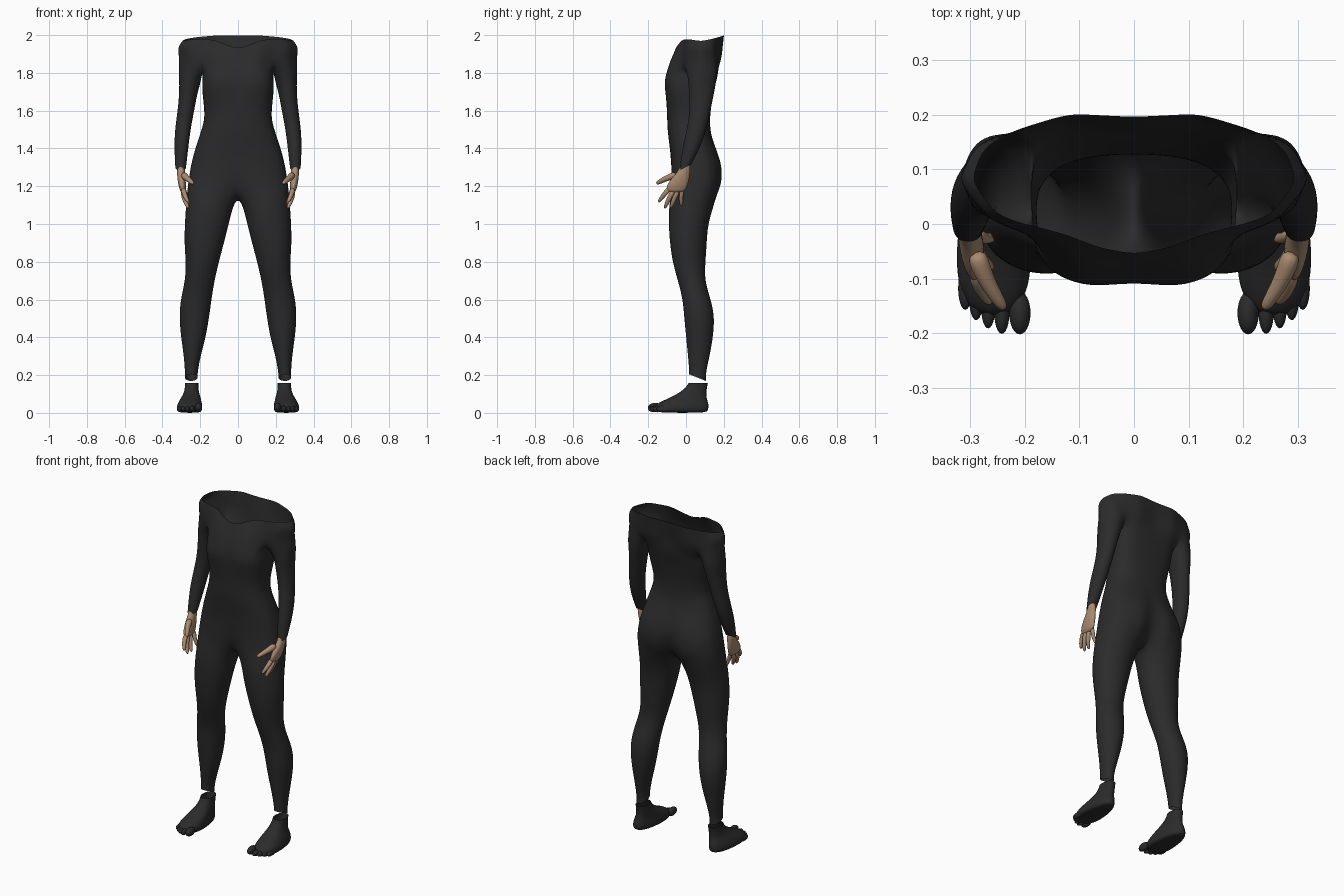
import bpy, bmesh, math
from mathutils import Vector

cube = bpy.data.objects.get("Cube")
if cube:
    bpy.data.objects.remove(cube, do_unlink=True)


def material(name, rgb):
    m = bpy.data.materials.new(name)
    m.use_nodes = True
    m.diffuse_color = (*rgb, 1)
    m.node_tree.nodes["Principled BSDF"].inputs["Base Color"].default_value = (*rgb, 1)
    return m


SUIT = material("charcoal suit", (0.024, 0.024, 0.024))
SKIN = material("tan skin", (0.40, 0.26, 0.165))


def power(v, p):
    return math.copysign(abs(v) ** p, v)


def oval(n, first, z, x0, x1, y0, y1, tilt=0.0, lean=0.0, square=1.0, egg=0.0):
    """Closed ring fitted to a box; point number `first` faces +x."""
    pts = []
    for k in range(n):
        a = 2 * math.pi * (k - first) / n
        c, s = power(math.cos(a), square), power(math.sin(a), square)
        pts.append(Vector(((x0 + x1) / 2 + (x1 - x0) / 2 * c * (1 - egg * s),
                           (y0 + y1) / 2 + (y1 - y0) / 2 * s,
                           z + tilt * c + lean * s)))
    return pts


def half_ring(z, w, front, back, mid, square, dent_front=0.0, dent_back=0.0, drop=0.0):
    """Half section of the trunk from front centre to back centre."""
    pts = []
    for i in range(17):
        t = math.pi * i / 16
        c = power(math.cos(t), square)
        y = mid - c * (mid - front if c > 0 else back - mid)
        pts.append(Vector((w * power(math.sin(t), square), y, z)))
    pts[0].x = pts[16].x = 0
    pts[0].y += dent_front
    pts[16].y -= dent_back
    pts[16].z -= drop
    return pts


def spread(keys):
    """Fill in a half section from a few numbered key points."""
    out, order = [], sorted(keys)
    for a, b in zip(order, order[1:]):
        out += [Vector(keys[a]).lerp(Vector(keys[b]), (i - a) / (b - a)) for i in range(a, b)]
    return out + [Vector(keys[order[-1]])]


def bridge(bm, a, b, closed):
    n = len(a)
    for i in range(n if closed else n - 1):
        j = (i + 1) % n
        bm.faces.new((a[i], a[j], b[j], b[i]))


def add(bm, pts):
    return [bm.verts.new(p) for p in pts]


def loft(bm, rings, start=None, cap_start=False, cap_end=False):
    rows = ([start] if start else []) + [add(bm, r) for r in rings]
    for a, b in zip(rows, rows[1:]):
        bridge(bm, a, b, True)
    if cap_start:
        bm.faces.new(rows[0])
    if cap_end:
        bm.faces.new(rows[-1])


def finish(bm, name, mat, levels=2):
    bmesh.ops.recalc_face_normals(bm, faces=bm.faces)
    for f in bm.faces:
        f.smooth = True
    me = bpy.data.meshes.new(name)
    bm.to_mesh(me)
    bm.free()
    me.materials.append(mat)
    ob = bpy.data.objects.new(name, me)
    bpy.context.collection.objects.link(ob)
    mirror = ob.modifiers.new("mirror", 'MIRROR')
    mirror.merge_threshold = 0.0005
    sub = ob.modifiers.new("smooth", 'SUBSURF')
    sub.levels = sub.render_levels = levels
    return ob


# Bodysuit: open shoulders, trunk, sleeves and legs as one hollow surface
bm = bmesh.new()
rim = spread({0: (0, -.055, 1.93), 2: (.07, -.042, 1.95), 3: (.12, -.02, 1.975),
              5: (.2, 0, 1.977), 6: (.25, .015, 1.978), 8: (.298, .08, 1.968),
              10: (.275, .14, 1.98), 11: (.23, .168, 1.988), 13: (.12, .202, 1.998),
              16: (0, .196, 1.998)})
shoulder = spread({0: (0, -.082, 1.86), 3: (.1, -.088, 1.86), 5: (.195, -.02, 1.87),
                   6: (.25, -.003, 1.88), 8: (.32, .08, 1.88), 10: (.27, .16, 1.88),
                   11: (.205, .172, 1.87), 13: (.12, .19, 1.87), 16: (0, .172, 1.87)})
middle = [(a + b) / 2 + Vector((.02 if 5 < i < 11 else 0, 0, .01 if 5 < i < 11 else 0))
          for i, (a, b) in enumerate(zip(rim, shoulder))]
rows = [add(bm, r) for r in (rim, middle, shoulder)]
bridge(bm, rows[0], rows[1], False)
bridge(bm, rows[1], rows[2], False)

# Underarm arch splits each sleeve from the chest
armpit = []
for i in range(6, 11):
    f = (i - 5) / 6
    p = shoulder[5].lerp(shoulder[11], f)
    armpit.append(Vector((.192, p.y, 1.87 - .085 * math.sin(math.pi * f) ** .6)))
armpit = add(bm, armpit)
chest = rows[2][:5] + [rows[2][5]] + armpit + rows[2][11:]
sleeve = rows[2][5:12] + armpit[::-1]

# Trunk: height, half width, front, back, middle, squareness, dents, drop
for spec in ((1.80, .186, -.108, .172, .06, .62, .008),
             (1.75, .19, -.119, .158, .05, .62, .012),
             (1.70, .19, -.113, .147, .04, .66, .006),
             (1.62, .18, -.102, .133, .03, .75),
             (1.55, .177, -.1, .126, .02, .8),
             (1.48, .2, -.097, .13, .03, .8),
             (1.40, .227, -.085, .162, .03, .8, 0, .006),
             (1.32, .248, -.079, .193, .04, .76, 0, .02),
             (1.25, .26, -.08, .197, .04, .74, .008, .035),
             (1.19, .268, -.084, .188, .04, .74, .03, .06, .02)):
    ring = add(bm, half_ring(*spec))
    bridge(bm, chest, ring, False)
    chest = ring

# Crotch strip and legs
crotch = add(bm, [(0, y, 1.135) for y in (.09, .04, -.01)])
legs = ((1.10, .024, .277, -.093, .15), (1.0, .047, .283, -.093, .117),
        (.9, .073, .286, -.087, .111), (.8, .1, .277, -.072, .104),
        (.72, .119, .279, -.05, .1), (.65, .132, .293, -.03, .115),
        (.58, .142, .307, -.016, .138), (.5, .153, .312, -.01, .152),
        (.4, .17, .302, 0, .144), (.3, .198, .287, .01, .126),
        (.22, .213, .281, .017, .106))
leg_rings = [oval(20, 8, *spec) for spec in legs]
leg_rings.append(oval(20, 8, .187, .214, .282, .016, .106, lean=-.018))
loft(bm, leg_rings, start=chest + crotch)

# Sleeves
arms = ((1.77, .2, .316, .01, .167, .04), (1.7, .214, .311, .012, .152, .01),
        (1.6, .23, .321, .018, .132), (1.5, .25, .336, .003, .11),
        (1.4, .262, .339, -.022, .075), (1.3, .274, .333, -.036, .03, 0, .018))
loft(bm, [oval(12, 3, *spec) for spec in arms], start=sleeve)
finish(bm, "bodysuit", SUIT)

# Palms
bm = bmesh.new()
palm = ((1.33, .285, .325, -.022, .026), (1.28, .28, .324, -.042, .023),
        (1.24, .277, .322, -.08, .02), (1.2, .274, .315, -.108, .01),
        (1.165, .274, .304, -.105, -.008))
loft(bm, [oval(12, 3, *spec) for spec in palm], cap_start=True, cap_end=True)
finish(bm, "palm", SKIN)


def finger(name, path, r0, r1):
    """Tapered round digit along a bent path."""
    bm = bmesh.new()
    pts = [Vector(p) for p in path]
    rings = []
    last = len(pts) - 1
    for i, p in enumerate(pts):
        d = (pts[min(i + 1, last)] - pts[max(i - 1, 0)]).normalized()
        q = d.to_track_quat('Z', 'Y')
        r = r0 + (r1 - r0) * i / last
        rings.append([p + q @ v for v in oval(8, 0, 0, -r, r, -r, r)])
    loft(bm, rings, cap_start=True, cap_end=True)
    finish(bm, name, SKIN)


finger("thumb", [(.29, -.05, 1.262), (.277, -.09, 1.247), (.258, -.125, 1.232), (.236, -.158, 1.213)], .022, .011)
finger("index_finger", [(.29, -.085, 1.19), (.284, -.118, 1.155), (.262, -.147, 1.113)], .017, .01)
finger("middle_finger", [(.292, -.065, 1.18), (.285, -.093, 1.13), (.262, -.114, 1.08)], .017, .01)
finger("ring_finger", [(.29, -.042, 1.18), (.28, -.066, 1.125), (.258, -.082, 1.083)], .016, .01)
finger("little_finger", [(.287, -.018, 1.19), (.275, -.028, 1.14), (.253, -.024, 1.093)], .015, .009)

# Feet, open at the ankle
bm = bmesh.new()
foot = ((0, .205, .305, -.14, .105), (.012, .19, .326, -.17, .119),
        (.04, .19, .322, -.17, .122), (.062, .195, .312, -.13, .116),
        (.085, .2, .297, -.075, .109), (.11, .206, .286, -.032, .108),
        (.135, .21, .281, 0, .112), (.157, .21, .281, .012, .116))
loft(bm, [oval(20, 0, *spec, square=.85, egg=.2 if spec[0] < .1 else .05) for spec in foot],
     cap_start=True)
finish(bm, "foot", SUIT)

# Toes
toes = (("big_toe", .209, -.205, .021), ("second_toe", .242, -.204, .015),
        ("third_toe", .267, -.194, .014), ("fourth_toe", .289, -.179, .014),
        ("little_toe", .309, -.16, .014))
for name, x, tip, r in toes:
    bm = bmesh.new()
    bmesh.ops.create_uvsphere(bm, u_segments=12, v_segments=8, radius=1)
    for v in bm.verts:
        v.co = Vector((x + v.co.x * r, tip + .042 + v.co.y * .042, r * 1.2 + .003 + v.co.z * r * 1.2))
    finish(bm, name, SUIT, 1)
